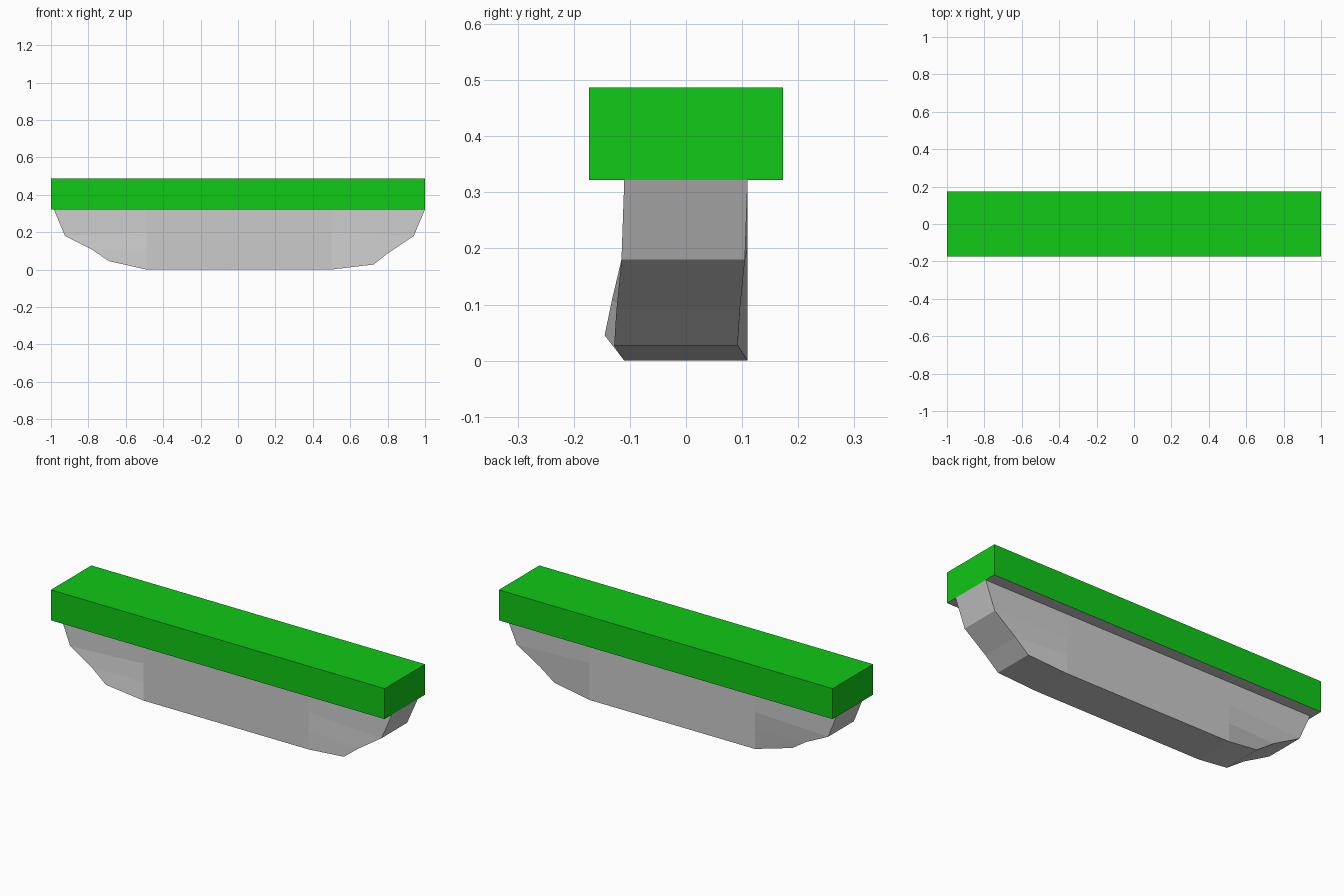
import bpy, bmesh

if "Cube" in bpy.data.objects:
    bpy.data.objects.remove(bpy.data.objects["Cube"])

HALF_W = 0.11
SEAM = 0.322


def make_object(name, bm, mat=None):
    bmesh.ops.recalc_face_normals(bm, faces=bm.faces)
    mesh = bpy.data.meshes.new(name)
    bm.to_mesh(mesh)
    bm.free()
    obj = bpy.data.objects.new(name, mesh)
    bpy.context.collection.objects.link(obj)
    if mat:
        mesh.materials.append(mat)
    return obj


# Green top slab; its bottom is closed by the grey underside
green = bpy.data.materials.new("green")
green.diffuse_color = (0.005, 0.58, 0.008, 1)
green.use_nodes = True
green.node_tree.nodes["Principled BSDF"].inputs["Base Color"].default_value = green.diffuse_color
bm = bmesh.new()
bmesh.ops.create_cube(bm, size=1)
for v in bm.verts:
    v.co = (v.co.x * 2, v.co.y * 0.346, SEAM if v.co.z < 0 else 0.487)
bm.normal_update()
bottom = [f for f in bm.faces if f.normal.z < -0.5]
bmesh.ops.delete(bm, geom=bottom, context='FACES_ONLY')
make_object("top_slab", bm, green)

# Grey underside of the slab
bm = bmesh.new()
bm.faces.new([bm.verts.new(p) for p in
              ((-1, -0.173, SEAM), (-1, 0.173, SEAM), (1, 0.173, SEAM), (1, -0.173, SEAM))])
bm.normal_update()
under = make_object("slab_underside", bm)
if under.data.polygons[0].normal.z > 0:
    under.data.flip_normals()

# Rough stone base: columns from left to right, each top to bottom as (x, z, y shift)
columns = [
    [(-0.985, SEAM, 0), (-0.925, 0.18, -0.005), (-0.783, 0.108, -0.022), (-0.69, 0.045, -0.035)],
    [(-0.49, SEAM, 0), (-0.49, 0.2, 0), (-0.49, 0.1, 0), (-0.49, 0, 0)],
    [(0.5, SEAM, 0), (0.5, 0.2, 0), (0.5, 0.1, 0), (0.5, 0, 0)],
    [(1.0, SEAM, 0), (0.94, 0.18, -0.005), (0.805, 0.09, -0.014), (0.725, 0.027, -0.018)],
]
bm = bmesh.new()
front, back = [[[bm.verts.new((x, s * HALF_W + dy, z)) for x, z, dy in col]
                for col in columns] for s in (-1, 1)]
for i in range(3):
    for j in range(3):
        for g in (front, back):
            bm.faces.new((g[i][j], g[i + 1][j], g[i + 1][j + 1], g[i][j + 1]))
    # Bottom and top strips
    for j in (0, 3):
        bm.faces.new((front[i][j], front[i + 1][j], back[i + 1][j], back[i][j]))
# Sloping ends
for i in (0, 3):
    for j in range(3):
        bm.faces.new((front[i][j], front[i][j + 1], back[i][j + 1], back[i][j]))
make_object("stone_base", bm)
